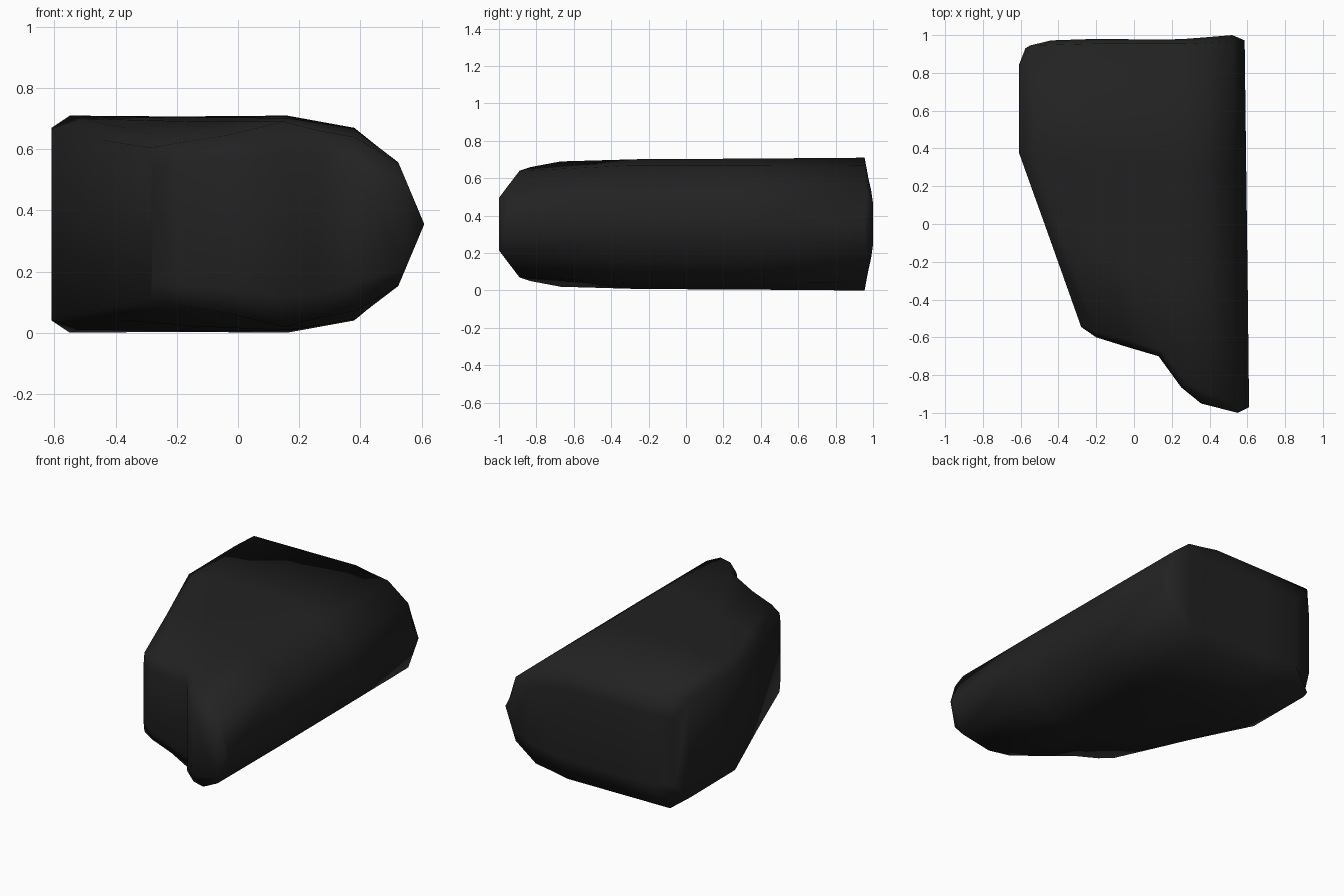
import bpy, bmesh

if "Cube" in bpy.data.objects:
    bpy.data.objects.remove(bpy.data.objects["Cube"])

MID = 0.355  # height of the horizontal symmetry plane

# Half cross-sections from back to front: (x, y, half height), left wall to nose
back_cap = [(-.575, .93, .21), (-.44, .972, .22), (-.2, .98, .22), (.16, .976, .22),
            (.27, .98, .21), (.4, .99, .18), (.52, 1.0, .11), (.586, .972, 0)]
back_rim = [(-.61, .84, .315), (-.55, .945, .355), (-.2, .955, .352), (.16, .955, .355),
            (.27, .955, .335), (.38, .96, .315), (.515, .97, .203), (.586, .95, 0)]
middle = [(-.61, .38, .312), (-.52, .36, .345), (-.2, .35, .35), (.16, .32, .35),
          (.27, .31, .332), (.38, .3, .312), (.52, .3, .203), (.594, .3, 0)]
taper = [(-.445, -.08, .275), (-.37, -.1, .315), (-.12, -.15, .335), (.16, -.25, .347),
         (.27, -.3, .33), (.38, -.32, .312), (.523, -.33, .203), (.602, -.33, 0)]
front_rim = [(-.285, -.53, .25), (-.2, -.57, .265), (-.04, -.61, .29), (.15, -.67, .335),
             (.27, -.83, .305), (.38, -.89, .285), (.525, -.955, .2), (.609, -.95, 0)]
front_cap = [(-.28, -.545, .19), (-.2, -.6, .2), (-.04, -.65, .21), (.13, -.70, .23),
             (.25, -.865, .23), (.355, -.95, .2), (.55, -1.0, .14), (.609, -.97, 0)]

bm = bmesh.new()


def ring(half):
    """Mirror a half section about the middle plane into a closed loop."""
    top = [bm.verts.new((x, y, MID + h)) for x, y, h in half]
    bottom = [bm.verts.new((x, y, MID - h)) for x, y, h in half[:-1]]
    return top + bottom[::-1]


def cap(loop):
    """Close an end with strips joining upper and lower points."""
    n = len(loop)
    for i in range(n // 2):
        quad = [loop[i], loop[i + 1], loop[n - 2 - i], loop[n - 1 - i]]
        bm.faces.new(list(dict.fromkeys(quad)))


# Skin the rounded body through its sections
loops = [ring(s) for s in (back_cap, back_rim, middle, taper, front_rim, front_cap)]
for a, b in zip(loops, loops[1:]):
    for i in range(len(a)):
        j = (i + 1) % len(a)
        bm.faces.new((a[i], a[j], b[j], b[i]))
cap(loops[0])
cap(loops[-1])
bmesh.ops.recalc_face_normals(bm, faces=bm.faces)
for f in bm.faces:
    f.smooth = True

mesh = bpy.data.meshes.new("wedge_body")
bm.to_mesh(mesh)
bm.free()
body = bpy.data.objects.new("wedge_body", mesh)
bpy.context.collection.objects.link(body)

# Single dark colour
mat = bpy.data.materials.new("charcoal_black")
mat.diffuse_color = (0.016, 0.016, 0.016, 1)
mat.use_nodes = True
mat.node_tree.nodes["Principled BSDF"].inputs["Base Color"].default_value = mat.diffuse_color
mesh.materials.append(mat)
